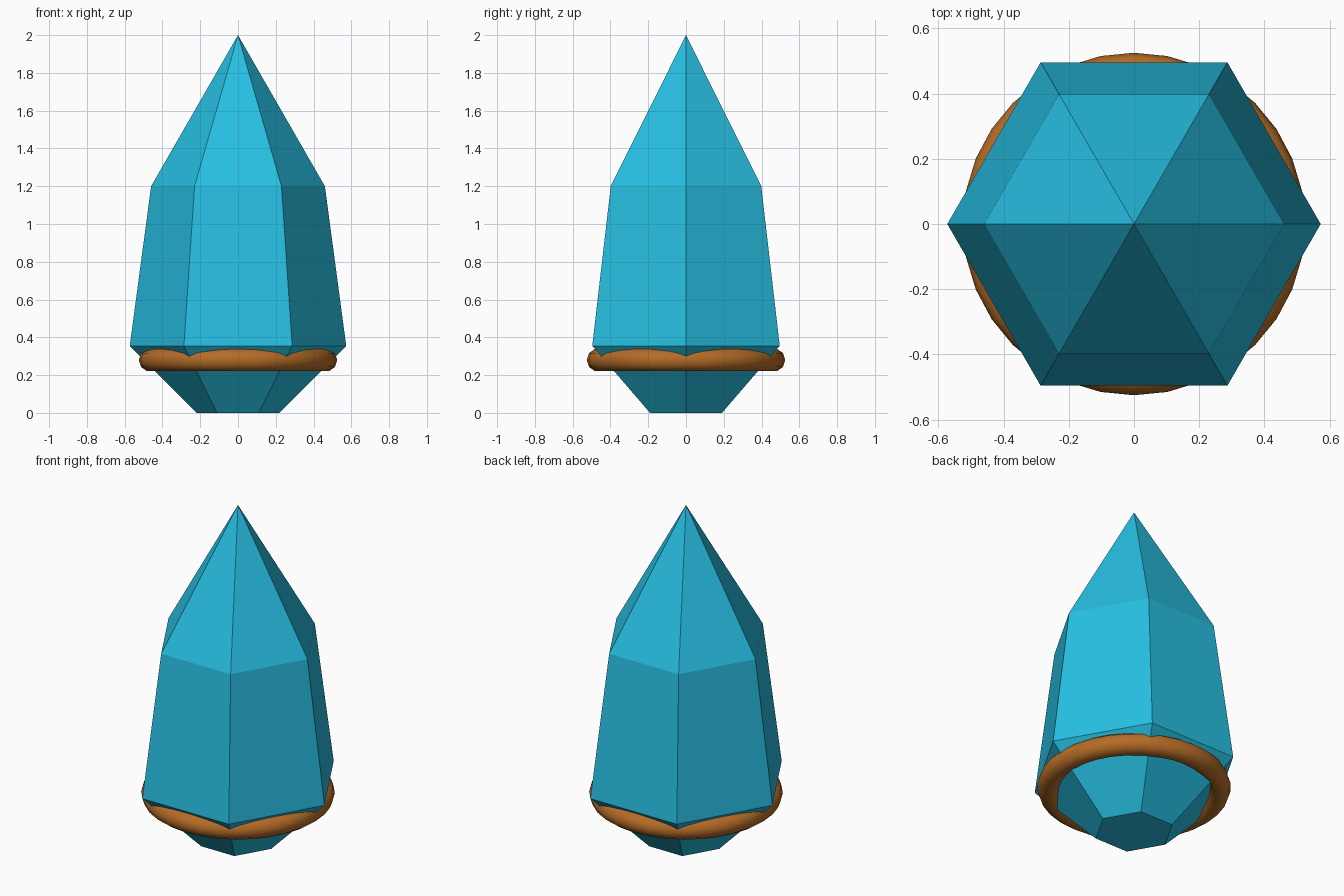
import bpy, bmesh, math

if "Cube" in bpy.data.objects:
    bpy.data.objects.remove(bpy.data.objects["Cube"])


def material(name, color):
    m = bpy.data.materials.new(name)
    m.diffuse_color = (*color, 1.0)
    m.use_nodes = True
    m.node_tree.nodes["Principled BSDF"].inputs["Base Color"].default_value = m.diffuse_color
    return m


def add_object(name, bm, mat):
    bmesh.ops.recalc_face_normals(bm, faces=bm.faces[:])
    mesh = bpy.data.meshes.new(name)
    bm.to_mesh(mesh)
    bm.free()
    mesh.materials.append(mat)
    obj = bpy.data.objects.new(name, mesh)
    bpy.context.collection.objects.link(obj)
    return obj


blue = material("crystal blue", (0.02, 0.52, 0.76))
copper = material("copper", (0.46, 0.15, 0.02))

# Six-sided crystal: rings of (radius, height), closed by a point
SIDES = 6
bm = bmesh.new()
rings = []
for r, z in [(0.22, 0.0), (0.573, 0.355), (0.46, 1.2)]:
    rings.append([bm.verts.new((r * math.cos(a), r * math.sin(a), z))
                  for a in (math.tau * i / SIDES for i in range(SIDES))])
tip = bm.verts.new((0, 0, 2.0))
bm.faces.new(rings[0][::-1])
for i in range(SIDES):
    j = (i + 1) % SIDES
    for lo, hi in zip(rings, rings[1:]):
        bm.faces.new((lo[i], lo[j], hi[j], hi[i]))
    bm.faces.new((rings[-1][i], rings[-1][j], tip))
add_object("crystal", bm, blue)

# Smooth metal band around the lower taper
bpy.ops.mesh.primitive_torus_add(location=(0, 0, 0.28), major_radius=0.464,
                                 minor_radius=0.0615, major_segments=32,
                                 minor_segments=10)
band = bpy.context.object
band.name = "band"
band.data.materials.append(copper)
bpy.ops.object.shade_smooth()
